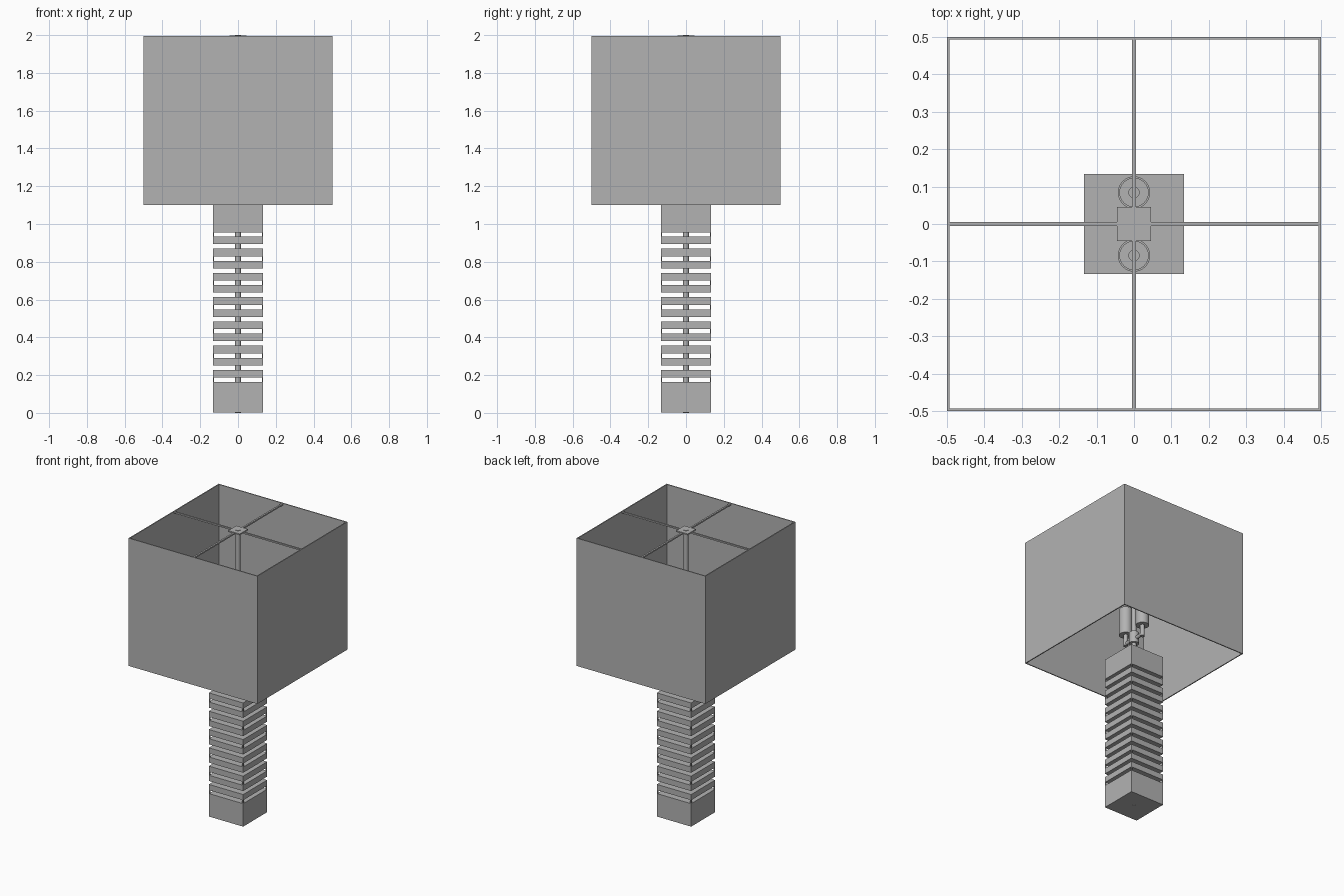
import bpy
import math
from mathutils import Vector

if "Cube" in bpy.data.objects:
    bpy.data.objects.remove(bpy.data.objects["Cube"], do_unlink=True)

grey = bpy.data.materials.new("plain grey")
grey.use_nodes = True
COLOUR = (0.45, 0.45, 0.45, 1)
grey.diffuse_color = COLOUR
grey.node_tree.nodes["Principled BSDF"].inputs["Base Color"].default_value = COLOUR


def box(name, x, y, z0, z1, cx=0, cy=0):
    """Box of full width x, depth y, between two heights."""
    bpy.ops.mesh.primitive_cube_add(size=1, location=(cx, cy, (z0 + z1) / 2))
    ob = bpy.context.object
    ob.name = name
    ob.scale = (x, y, z1 - z0)
    bpy.ops.object.transform_apply(location=False, rotation=False, scale=True)
    ob.data.materials.append(grey)
    return ob


def rod(name, r, start, end, sides=24):
    """Round bar between two points."""
    a, b = Vector(start), Vector(end)
    bpy.ops.mesh.primitive_cylinder_add(vertices=sides, radius=r, depth=(b - a).length,
                                        location=(a + b) / 2)
    ob = bpy.context.object
    ob.name = name
    ob.rotation_euler = (b - a).to_track_quat('Z', 'Y').to_euler()
    bpy.ops.object.shade_smooth_by_angle(angle=math.radians(40))
    ob.data.materials.append(grey)
    return ob


def tube(name, r, wall, z0, z1, cy):
    """Open cup with a closed floor."""
    bpy.ops.mesh.primitive_cylinder_add(vertices=32, radius=r, depth=z1 - z0,
                                        location=(0, cy, (z0 + z1) / 2))
    ob = bpy.context.object
    ob.name = name
    bpy.ops.object.mode_set(mode='EDIT')
    bpy.ops.mesh.select_all(action='DESELECT')
    bpy.ops.object.mode_set(mode='OBJECT')
    for p in ob.data.polygons:
        p.select = p.normal.z > 0.9
    bpy.ops.object.mode_set(mode='EDIT')
    bpy.ops.mesh.select_mode(type='FACE')
    bpy.ops.mesh.inset(thickness=wall)
    bpy.ops.mesh.extrude_region_move(
        TRANSFORM_OT_translate={"value": (0, 0, -(z1 - z0) + wall)})
    bpy.ops.object.mode_set(mode='OBJECT')
    bpy.ops.object.shade_smooth_by_angle(angle=math.radians(40))
    ob.data.materials.append(grey)


# Column: base block, slats, top block
WIDTH, SLAT, GAP = 0.266, 0.04, 0.0242
BASE_TOP, NECK = 0.163, 0.955
box("base_block", WIDTH, WIDTH, 0.002, BASE_TOP)
box("neck_block", WIDTH, WIDTH, NECK, 1.1)
post = 0.007
edge = (WIDTH - post) / 2
z = BASE_TOP
for i in range(13):
    # every second gap is closed by thin corner posts
    if i % 2 == 0:
        for sx in (-1, 1):
            for sy in (-1, 1):
                box("corner_post", post, post, z, z + GAP, sx * edge, sy * edge)
    z += GAP
    if i < 12:
        box("slat", WIDTH, WIDTH, z, z + SLAT)
        z += SLAT

# Central pole through the whole lamp
rod("pole", 0.015, (0, 0, 0), (0, 0, 1.998))

# Socket cluster
rod("cluster_hub", 0.032, (0, 0, 1.21), (0, 0, 1.29))
for s in (-1, 1):
    y = s * 0.084
    rod("socket_arm", 0.012, (0, 0, 1.245), (0, y, 1.245))
    rod("socket_stem", 0.015, (0, y, 1.23), (0, y, 1.34))
    tube("socket", 0.043, 0.005, 1.31, 1.5, y)
    rod("socket_contact", 0.015, (0, y, 1.315), (0, y, 1.34))

# Square shade, open above and below
SHADE, WALL, LOW, HIGH = 0.998, 0.007, 1.1, 1.996
off = (SHADE - WALL) / 2
for s in (-1, 1):
    box("shade_side", WALL, SHADE, LOW, HIGH, cx=s * off)
    box("shade_panel", SHADE - 2 * WALL, WALL, LOW, HIGH, cy=s * off)

# Cross bars and centre plate that carry the shade
span = SHADE - 2 * WALL
box("cross_bar_x", span, 0.012, 1.984, 1.994)
box("cross_bar_y", 0.012, span, 1.984, 1.994)
box("centre_plate", 0.09, 0.09, 1.988, 1.997)
rod("finial", 0.016, (0, 0, 1.99), (0, 0, 2.0))
